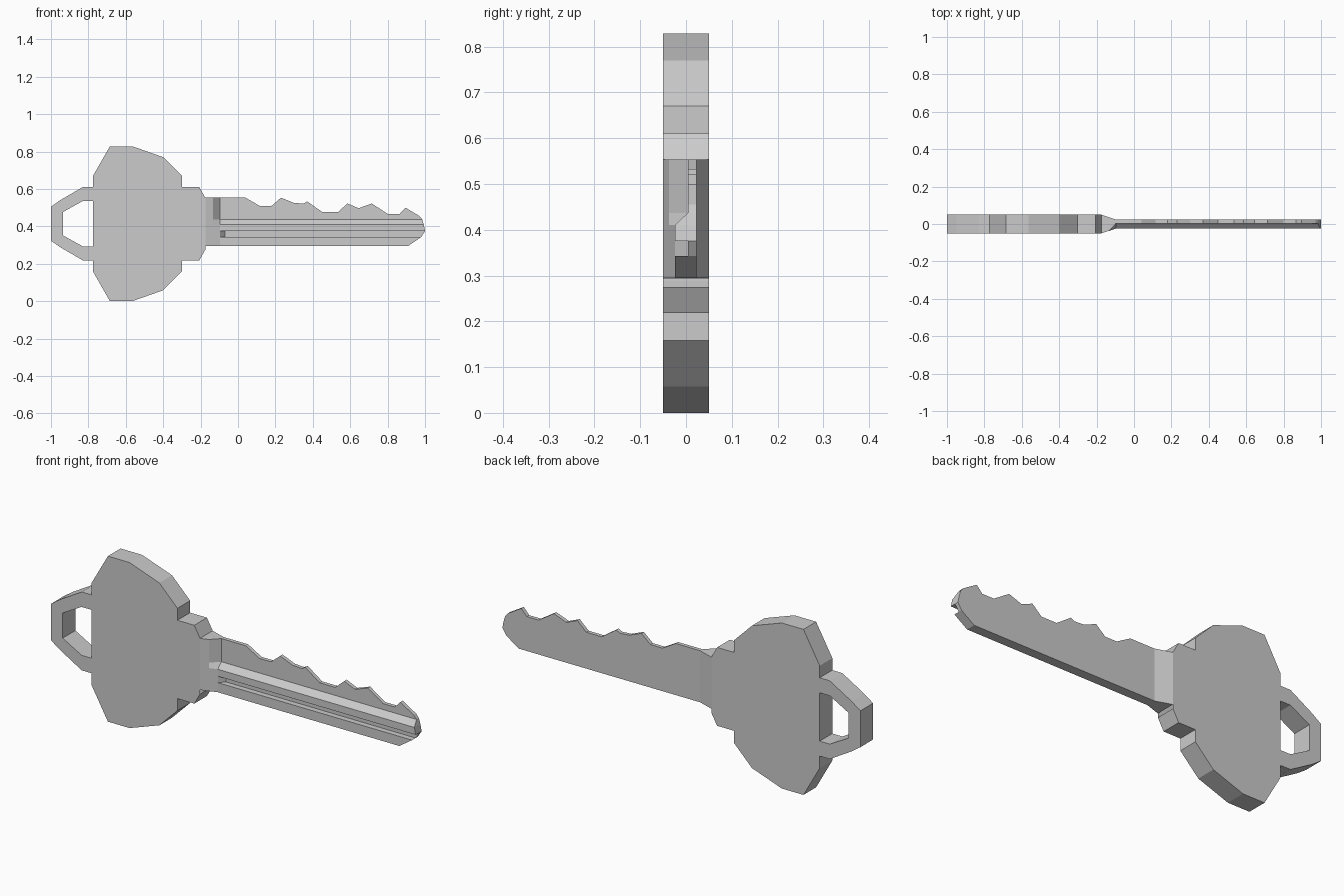
import bpy, bmesh

if "Cube" in bpy.data.objects:
    bpy.data.objects.remove(bpy.data.objects["Cube"])

T = 0.05      # half thickness of the bow
MID = 0.414   # mirror line of the bow outline


def finish(name, bm):
    bmesh.ops.remove_doubles(bm, verts=bm.verts, dist=1e-4)
    bmesh.ops.recalc_face_normals(bm, faces=bm.faces)
    me = bpy.data.meshes.new(name)
    bm.to_mesh(me)
    bm.free()
    ob = bpy.data.objects.new(name, me)
    bpy.context.collection.objects.link(ob)
    return ob


def mirrored(half):
    # upper half outline followed by its reflection
    return half + [(x, 2 * MID - z) for x, z in reversed(half)]


# Bow: head plate and key-ring loop share their joining edges
head = mirrored([(-0.775, 0.535), (-0.775, 0.61), (-0.775, 0.67), (-0.685, 0.828),
                 (-0.565, 0.828), (-0.40, 0.77), (-0.30, 0.67), (-0.30, 0.61),
                 (-0.207, 0.61), (-0.175, 0.553)])
# start at the shoulder so the reflection closes on the ring side
outer = mirrored([(-0.775, 0.61), (-0.83, 0.61), (-0.95, 0.54), (-1.0, 0.505)])
inner = mirrored([(-0.775, 0.535), (-0.83, 0.535), (-0.935, 0.477)])
loop = outer + inner[::-1]

bm = bmesh.new()
for outline in (head, loop):
    bm.faces.new([bm.verts.new((x, -T, z)) for x, z in outline])
bmesh.ops.remove_doubles(bm, verts=bm.verts, dist=1e-4)
bmesh.ops.recalc_face_normals(bm, faces=bm.faces)
ext = bmesh.ops.extrude_face_region(bm, geom=bm.faces[:], use_keep_orig=True)
bmesh.ops.translate(bm, vec=(0, 2 * T, 0),
                    verts=[v for v in ext["geom"] if isinstance(v, bmesh.types.BMVert)])
# open the side where the blade continues
bmesh.ops.delete(bm, context='FACES',
                 geom=[f for f in bm.faces if all(v.co.x > -0.176 for v in f.verts)])
finish("key_bow", bm)

# Blade: cross-sections lofted along x, one per bitting corner
BACK, FRONT, CUT = 0.023, -0.024, 0.004
Z = [0.295, 0.295, 0.343, 0.343, 0.375, 0.375, 0.41, 0.437, None, None,
     0.437, 0.41, 0.375, 0.343]


def section(x, top, front=FRONT, back=BACK, groove=CUT, web=CUT, xs=None):
    ys = [back, front, front, groove, groove, front, front, web, web] + [back] * 5
    return [(xs[i] if xs else x, ys[i], top if Z[i] is None else Z[i])
            for i in range(14)]


bitting = [(-0.07, 0.553), (0.04, 0.553), (0.115, 0.51), (0.18, 0.51), (0.23, 0.553),
           (0.30, 0.525), (0.35, 0.522), (0.37, 0.533), (0.45, 0.477), (0.535, 0.477),
           (0.585, 0.522), (0.645, 0.497), (0.715, 0.522), (0.80, 0.467),
           (0.865, 0.467), (0.895, 0.50)]
rings = [section(-0.175, 0.553, -T, T, -T, -T),
         section(-0.135, 0.553, -0.037, 0.0365, -0.037, -0.037),
         section(-0.095, 0.553, groove=FRONT)]
rings += [section(x, top) for x, top in bitting]
# tip: the end section leans to follow the pointed nose
nose = [0.91, 0.91, 0.98, 0.98, 1.0, 1.0, 0.993, 0.985, 0.97, 0.97,
        0.985, 0.993, 1.0, 0.98]
rings.append(section(0, 0.455, xs=nose))

bm = bmesh.new()
grid = [[bm.verts.new(p) for p in r] for r in rings]
for a, b in zip(grid, grid[1:]):
    for i in range(14):
        j = (i + 1) % 14
        bm.faces.new((a[i], a[j], b[j], b[i]))
for cap in ((0, 1, 2, 3, 13), (13, 3, 4, 12), (12, 4, 5, 6, 11),
            (11, 6, 7, 10), (10, 7, 8, 9)):
    bm.faces.new([grid[-1][i] for i in cap])
finish("key_blade", bm)
